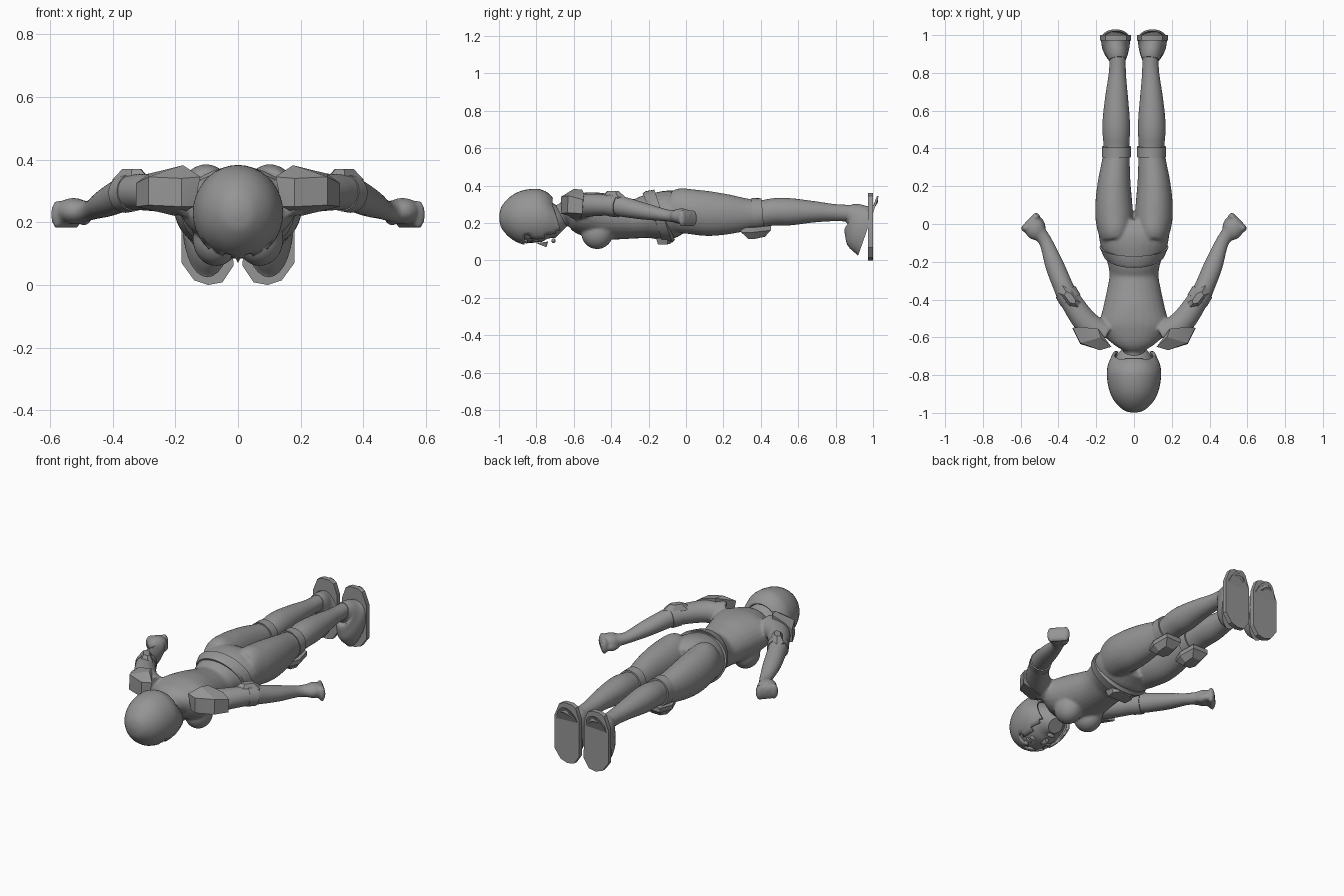
import bpy, bmesh, math
from mathutils import Vector, Matrix

if "Cube" in bpy.data.objects:
    bpy.data.objects.remove(bpy.data.objects["Cube"])

GREY = bpy.data.materials.new("plain grey")
GREY.diffuse_color = (0.3, 0.3, 0.3, 1)
GREY.use_nodes = True
GREY.node_tree.nodes["Principled BSDF"].inputs["Base Color"].default_value = GREY.diffuse_color


def catmull(secs, steps):
    """Smoothly interpolate a list of (x, y, z, rx, rz) sections."""
    out = []
    for i in range(len(secs) - 1):
        p = [secs[max(i - 1, 0)], secs[i], secs[i + 1], secs[min(i + 2, len(secs) - 1)]]
        for k in range(steps):
            t = k / steps
            out.append([0.5 * (2 * b + (c - a) * t + (2 * a - 5 * b + 4 * c - d) * t * t
                               + (3 * b - a - 3 * c + d) * t ** 3) for a, b, c, d in zip(*p)])
    out.append(list(secs[-1]))
    return out


def tube(bm, secs, steps=4, n=28, caps=(True, True)):
    """Elliptical loft through sections."""
    secs = catmull(secs, steps)
    rings = []
    for i, s in enumerate(secs):
        a, b = secs[max(i - 1, 0)], secs[min(i + 1, len(secs) - 1)]
        t = (Vector(b[:3]) - Vector(a[:3])).normalized()
        side = t.cross(Vector((0, 0, 1))).normalized()
        up = side.cross(t)
        rings.append([bm.verts.new(Vector(s[:3]) + side * s[3] * math.cos(q) + up * s[4] * math.sin(q))
                      for q in (2 * math.pi * j / n for j in range(n))])
    for r, q in zip(rings, rings[1:]):
        for j in range(n):
            bm.faces.new((r[j], r[(j + 1) % n], q[(j + 1) % n], q[j]))
    if caps[0]:
        bm.faces.new(rings[0])
    if caps[1]:
        bm.faces.new(rings[-1])


def ball(bm, c, r, rot=0):
    m = Matrix.Translation(c) @ Matrix.Rotation(rot, 4, 'Z') @ Matrix.Diagonal((*r, 1))
    bmesh.ops.create_uvsphere(bm, u_segments=24, v_segments=14, radius=1, matrix=m)


def hull(bm, pts):
    vs = [bm.verts.new(p) for p in pts]
    r = bmesh.ops.convex_hull(bm, input=vs)
    bmesh.ops.delete(bm, geom=[g for g in r["geom_interior"] if isinstance(g, bmesh.types.BMVert)], context='VERTS')
    bmesh.ops.dissolve_limit(bm, angle_limit=0.02, verts=bm.verts[:], edges=bm.edges[:])


def finish(bm, name, angle=40):
    bmesh.ops.recalc_face_normals(bm, faces=bm.faces[:])
    me = bpy.data.meshes.new(name)
    bm.to_mesh(me)
    bm.free()
    ob = bpy.data.objects.new(name, me)
    me.materials.append(GREY)
    bpy.context.collection.objects.link(ob)
    bpy.ops.object.select_all(action='DESELECT')
    ob.select_set(True)
    bpy.context.view_layer.objects.active = ob
    bpy.ops.object.shade_smooth_by_angle(angle=math.radians(angle))
    return ob


def mir(secs, s):
    return [(s * p[0], *p[1:]) for p in secs]


# Body: torso, neck, arms, fists and legs fused into one skin
bm = bmesh.new()
tube(bm, [(0, -.665, .25, .06, .05), (0, -.62, .26, .13, .085), (0, -.55, .25, .185, .115),
          (0, -.45, .235, .165, .125), (0, -.35, .225, .143, .113), (0, -.27, .222, .13, .105),
          (0, -.2, .235, .142, .118), (0, -.12, .24, .175, .13), (0, -.05, .25, .185, .123), (0, .02, .25, .16, .09)])
tube(bm, [(0, -.8, .24, .055, .06), (0, -.7, .24, .052, .055), (0, -.6, .25, .08, .07)])
LEG = [(.095, -.08, .27, .078, .1), (.1, -.04, .268, .09, .118), (.104, .03, .26, .1, .12), (.107, .12, .25, .097, .12),
       (.105, .22, .246, .087, .108), (.097, .32, .245, .075, .088), (.093, .4, .25, .068, .072),
       (.094, .48, .26, .073, .074), (.094, .56, .26, .072, .073), (.092, .68, .26, .06, .058),
       (.088, .8, .255, .046, .046), (.086, .92, .25, .042, .046)]
ARM = [(.15, -.59, .285, .07, .07), (.25, -.525, .295, .066, .062), (.345, -.39, .295, .056, .056),
       (.375, -.33, .285, .053, .054), (.42, -.22, .262, .05, .045), (.465, -.1, .24, .036, .032),
       (.50, -.05, .235, .04, .036)]
for s in (-1, 1):
    tube(bm, mir(LEG, s))
    tube(bm, mir(ARM, s))
    ball(bm, (s * .07, -.475, .145), (.075, .085, .085))           # bust
    ball(bm, (s * .525, -.025, .236), (.055, .062, .042), -s * .4)  # palm
    for k in range(4):                                              # curled fingers
        ball(bm, (s * (.575 - .018 * k), -.02 + .019 * k, .225), (.024, .02, .046), -s * .7)
    ball(bm, (s * .492, -.005, .215), (.022, .045, .025), -s * .3)  # thumb
body = finish(bm, "body")
m = body.modifiers.new("fuse", 'REMESH')
m.mode, m.voxel_size, m.use_smooth_shade = 'VOXEL', 0.008, True
m = body.modifiers.new("soften", 'SMOOTH')
m.factor, m.iterations = 0.5, 5

# Head with face
bm = bmesh.new()
tube(bm, [(0, -.96, .22, .04, .05), (0, -.88, .22, .11, .12), (0, -.8, .215, .122, .122), (0, -.74, .2, .108, .108),
          (0, -.70, .18, .088, .085), (0, -.668, .15, .045, .045)])
for s in (-1, 1):
    ball(bm, (s * .045, -.80, .112), (.026, .014, .014))           # eyes
    ball(bm, (s * .045, -.83, .111), (.034, .007, .012), s * .15)  # brows
ball(bm, (0, -.708, .105), (.028, .011, .012))                     # lips
finish(bm, "head")
bm = bmesh.new()
hull(bm, [(0, -.80, .092), (.016, -.742, .1), (-.016, -.742, .1), (0, -.746, .07), (0, -.738, .1)])
finish(bm, "nose", 60)

# Hair shell with a jagged face opening and a sloping hem
bm = bmesh.new()
tube(bm, [(0, -.998, .23, .015, .015), (0, -.985, .23, .055, .06), (0, -.94, .23, .102, .11), (0, -.88, .23, .131, .142),
          (0, -.8, .23, .144, .153), (0, -.73, .228, .137, .142), (0, -.67, .218, .112, .118)], 5, 36, (True, False))
cut = []
for f in bm.faces:
    c = f.calc_center_median()
    top = -.875 + .018 * math.cos(c.x * 110) + 2.5 * c.x ** 2
    if c.y > top and abs(c.x) < .1 and c.z < .19:
        cut.append(f)
bmesh.ops.delete(bm, geom=cut, context='FACES')
for v in bm.verts:
    if v.co.y > -.8:
        v.co.y = -.8 + (v.co.y + .8) * (1.08 - .5 * max(0, min(1, (v.co.z - .16) / .14)))
hair = finish(bm, "hair")
m = hair.modifiers.new("thickness", 'SOLIDIFY')
m.thickness, m.offset = 0.016, -1

# Belt and buckle
bm = bmesh.new()
tube(bm, [(0, -.185, .232, .148, .128), (0, -.18, .233, .160, .137), (0, -.13, .237, .182, .142), (0, -.125, .238, .172, .13)], 1, 40)
for v in bm.verts:
    v.co.y += (.27 - v.co.z) * .25
finish(bm, "belt", 30)
bm = bmesh.new()
hull(bm, [(x * s, y, z) for s in (-1, 1) for x, y, z in
          ((.07, -.16, .12), (.08, -.1, .12), (.05, -.075, .12), (.06, -.15, .085), (.065, -.1, .085), (.04, -.08, .09))])
finish(bm, "buckle", 20)

SHOULDER = [(.12, -.65, .345), (.175, -.6, .382), (.19, -.555, .378), (.285, -.545, .355), (.325, -.55, .325),
            (.285, -.63, .345), (.18, -.668, .34), (.325, -.555, .25), (.285, -.635, .255), (.18, -.668, .25),
            (.2, -.56, .22), (.14, -.65, .25)]
ELBOW = [(.28, -.415, 0), (.285, -.455, 0), (.34, -.445, 0), (.40, -.365, 0), (.38, -.325, 0), (.33, -.345, 0)]
SOLE = [(.05, .008), (.095, 0), (.14, .015), (.18, .07), (.18, .27), (.15, .345), (.12, .36), (.07, .36),
        (.04, .345), (.017, .28), (.015, .06)]
for s, side in ((-1, "left"), (1, "right")):
    # Shoulder pad
    bm = bmesh.new()
    hull(bm, mir(SHOULDER, s))
    finish(bm, side + "_shoulder_pad", 20)
    # Elbow pad with raised centre, and its strap
    bm = bmesh.new()
    mid = Vector((.338, -.39, 0))
    pts = [(p[0], p[1], z) for p in ELBOW for z in (.30, .338)]
    pts += [(*(mid + (Vector(p) - mid) * .5)[:2], .37) for p in ELBOW]
    hull(bm, mir(pts, s))
    finish(bm, side + "_elbow_pad", 20)
    bm = bmesh.new()
    tube(bm, mir([(.335, -.405, .295, .06, .06), (.362, -.36, .29, .06, .06)], s), 1)
    finish(bm, side + "_elbow_strap", 30)
    # Knee strap and faceted knee pad
    bm = bmesh.new()
    tube(bm, mir([(.093, .355, .248, .077, .086), (.093, .41, .252, .077, .08)], s), 1)
    finish(bm, side + "_knee_strap", 30)
    bm = bmesh.new()
    hexa = [(-.04, -.085), (.04, -.085), (.065, -.02), (.05, .075), (-.05, .075), (-.065, -.02)]
    hull(bm, [(s * .095 + x * k, .38 + y * k, z + .15 * max(y, 0)) for x, y in hexa
              for k, z in ((1, .175), (1, .15), (.55, .115))])
    finish(bm, side + "_knee_pad", 20)
    # Boot upper, flaring from the ankle down to the toe
    bm = bmesh.new()
    tube(bm, mir([(.087, .87, .252, .046, .05), (.09, .9, .24, .056, .07), (.094, .925, .215, .064, .11),
                  (.097, .95, .195, .074, .15), (.097, .975, .185, .078, .17)], s))
    finish(bm, side + "_boot")
    # Flat sole
    bm = bmesh.new()
    hull(bm, [(s * x, y, z) for x, z in SOLE for y in (.972, 1.0)])
    finish(bm, side + "_sole", 30)
